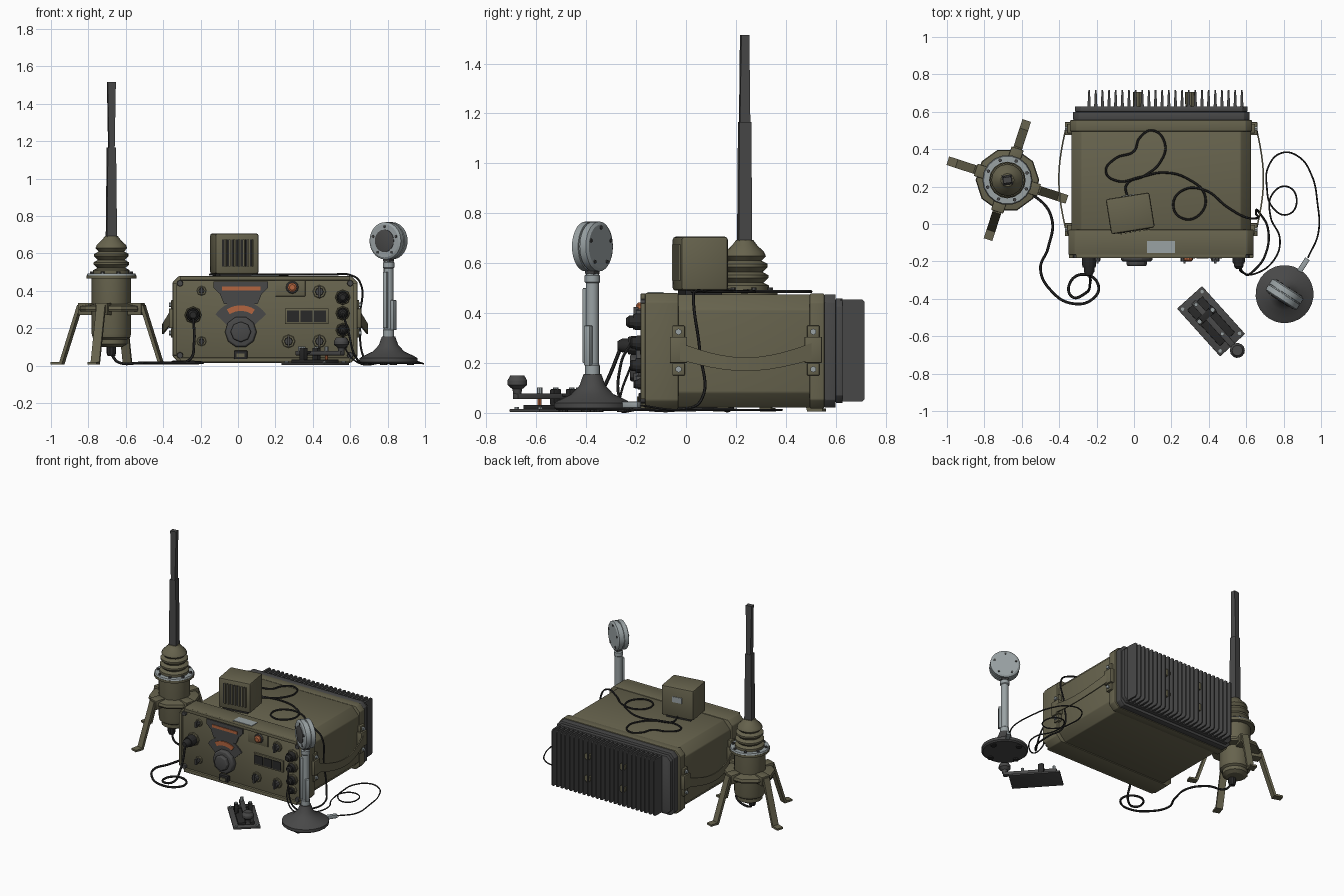
import bpy, bmesh, math
from mathutils import Matrix, Vector

if "Cube" in bpy.data.objects:
    bpy.data.objects.remove(bpy.data.objects["Cube"])

def mat(name, r, g, b):
    m = bpy.data.materials.new(name)
    m.diffuse_color = (r, g, b, 1)
    m.use_nodes = True
    m.node_tree.nodes["Principled BSDF"].inputs["Base Color"].default_value = m.diffuse_color
    return m

OLIVE = mat("olive", 0.135, 0.125, 0.075)
DARK = mat("dark_grey", 0.065, 0.065, 0.065)
BLACK = mat("black", 0.022, 0.022, 0.022)
STEEL = mat("light_steel", 0.32, 0.36, 0.37)
ORANGE = mat("orange", 0.45, 0.13, 0.05)
I = Matrix.Identity(4)

def T(x, y, z=0, rot=0):
    return Matrix.Translation((x, y, z)) @ Matrix.Rotation(math.radians(rot), 4, 'Z')

class Part:
    """Collects simple solids into one object of one colour."""
    def __init__(self, name, material, m=I):
        self.name, self.mat, self.m, self.bm = name, material, m, bmesh.new()

    def loft(self, rings, m=I):
        rows = [[self.bm.verts.new(self.m @ m @ Vector(p)) for p in r] for r in rings]
        n = len(rows[0])
        for a, b in zip(rows, rows[1:]):
            for i in range(n):
                self.bm.faces.new((a[i], a[(i + 1) % n], b[(i + 1) % n], b[i]))
        self.bm.faces.new(rows[0][::-1])
        self.bm.faces.new(rows[-1])
        return self

    def prism(self, prof, y0, y1, m=I):
        return self.loft([[(x, y, z) for x, z in prof] for y in (y0, y1)], m)

    def box(self, x0, x1, y0, y1, z0, z1, m=I):
        return self.prism([(x0, z0), (x1, z0), (x1, z1), (x0, z1)], y0, y1, m)

    def lathe(self, prof, n=16, m=I, phase=0.0):
        return self.loft([[(r * math.cos(phase + k * math.tau / n), r * math.sin(phase + k * math.tau / n), z)
                           for k in range(n)] for r, z in prof], m)

    def knob(self, x, z, r, y0, y1, n=12, taper=0.9):
        """Disc on the front panel, pointing along -y."""
        m = Matrix.Translation((x, 0, z)) @ Matrix.Rotation(math.pi / 2, 4, 'X')
        return self.lathe([(r, -y0), (r, -y0 + (y0 - y1) * .75), (r * taper, -y1)], n, m)

    def done(self, bevel=0):
        bmesh.ops.recalc_face_normals(self.bm, faces=self.bm.faces)
        me = bpy.data.meshes.new(self.name)
        self.bm.to_mesh(me)
        ob = bpy.data.objects.new(self.name, me)
        bpy.context.collection.objects.link(ob)
        me.materials.append(self.mat)
        if bevel:
            b = ob.modifiers.new("edge", 'BEVEL')
            b.width, b.segments, b.limit_method = bevel, 2, 'ANGLE'
        return ob

def octo(x0, x1, z0, z1, cx, cz):
    return [(x0 + cx, z0), (x1 - cx, z0), (x1, z0 + cz), (x1, z1 - cz),
            (x1 - cx, z1), (x0 + cx, z1), (x0, z1 - cz), (x0, z0 + cz)]

def cable(name, pts, r):
    cu = bpy.data.curves.new(name, 'CURVE')
    cu.dimensions, cu.bevel_depth, cu.bevel_resolution, cu.resolution_u = '3D', r, 1, 8
    s = cu.splines.new('BEZIER')
    s.bezier_points.add(len(pts) - 1)
    for p, co in zip(s.bezier_points, pts):
        p.co = co
        p.handle_left_type = p.handle_right_type = 'AUTO'
    cu.materials.append(BLACK)
    bpy.context.collection.objects.link(bpy.data.objects.new(name, cu))

# --- radio housing
Part("radio_body", OLIVE).prism(octo(-.335, .625, .022, .475, .055, .06), -.1, .52).done(.006)
Part("front_collar", OLIVE).prism(octo(-.35, .64, .015, .48, .035, .035), -.165, -.03).done(.006)
Part("back_collar", OLIVE).prism(octo(-.342, .632, .018, .478, .035, .035), .495, .555).done(.005)
rim = Part("panel_rim", OLIVE)
for z0, z1 in ((.018, .042), (.456, .478)):
    rim.box(-.31, .60, -.182, -.16, z0, z1)
for x0, x1 in ((-.348, -.325), (.615, .638)):
    rim.box(x0, x1, -.182, -.16, .055, .44)
rim.done(.003)
bolts = Part("corner_bolts", DARK)
for x in (-.31, .60):
    for z in (.055, .44):
        bolts.knob(x, z, .017, -.16, -.183, 8)
bolts.done()
Part("top_label", STEEL).box(.07, .22, -.155, -.09, .478, .484).done()

# --- heat sink at the back
Part("heat_sink_plate", DARK).prism(octo(-.325, .618, .022, .474, .03, .03), .555, .60) \
    .prism(octo(-.315, .608, .04, .458, .03, .03), .60, .628).done(.003)
fins = Part("cooling_fins", DARK)
for i in range(24):
    x = -.24 + i * .0355
    fins.loft([[(x - w, y, z0), (x + w, y, z0), (x + w, y, z1), (x - w, y, z1)]
               for y, w, z0, z1 in ((.62, .009, .045, .455), (.705, .005, .045, .455), (.716, .004, .055, .445))])
fins.done()
posts = Part("heat_sink_bolts", OLIVE)
for x in (.02, .30):
    for z in (.17, .33):
        posts.knob(x, z, .026, .705, .62, 10)
posts.done()

# --- carrying straps, lugs and lug bolts, both sides
for side, x0 in ((1, .63), (-1, -.34)):
    nm = "right_" if side > 0 else "left_"
    rings = []
    for i in range(13):
        t = i / 12
        b = math.sin(math.pi * t)
        x, y, z = x0 + side * (.016 + .042 * b), -.05 + .58 * t, .255 - .06 * b
        h = .035 - .008 * b
        rings.append([(x, y, z - h), (x + side * .008, y, z - h), (x + side * .008, y, z + h), (x, y, z + h)])
    Part(nm + "strap", OLIVE).loft(rings).done()
    lug, pin = Part(nm + "strap_lugs", OLIVE), Part(nm + "lug_bolts", STEEL)
    for y in (-.03, .51):
        a, b = sorted((x0 - side * .02, x0 + side * .03))
        lug.box(a, b, y - .035, y + .035, .20, .305)
        for z in (.175, .325):
            lug.box(*sorted((x0 - side * .02, x0 + side * .018)), y - .025, y + .025, z - .025, z + .025)
            pin.lathe([(.013, 0), (.013, .03)], 6,
                      Matrix.Translation((x0, y, z)) @ Matrix.Rotation(side * math.pi / 2, 4, 'Y'))
    lug.done(.004)
    pin.done()

# --- front panel: tuning scale, dial, windows, switches, sockets
fan = [(.015 + .165 * math.cos(math.radians(a)), .18 + .165 * math.sin(math.radians(a))) for a in range(35, 146, 10)]
Part("tuning_plate", DARK).prism([(-.13, .45), (-.13, .415), (-.10, .385), (.13, .385), (.16, .415), (.16, .45)], -.176, -.16) \
    .prism([(-.10, .39), (-.075, .33), (.105, .33), (.13, .39)], -.175, -.16) \
    .prism([(-.02, .18)] + fan[::-1] + [(.05, .18)], -.173, -.16).done()
arc = [(.015 + r * math.cos(math.radians(a)), .18 + r * math.sin(math.radians(a)))
       for r, rng in ((.142, range(58, 123, 8)), (.112, range(122, 57, -8))) for a in rng]
Part("orange_scales", ORANGE).box(-.085, .12, -.18, -.172, .402, .422).prism(arc, -.18, -.168).done()
Part("tuning_dial", DARK).knob(.015, .18, .085, -.16, -.20, 10).knob(.015, .18, .055, -.19, -.225, 8).done(.003)
Part("latch", BLACK).box(-.022, .05, -.19, -.16, .035, .08).done(.004)
Part("latch_tab", OLIVE).box(-.008, .036, -.196, -.18, .045, .065).done()
Part("window_frame", OLIVE).box(.25, .485, -.178, -.16, .222, .305).done(.003)
win = Part("windows", BLACK)
for x in (.262, .334, .406):
    win.box(x, x + .064, -.184, -.17, .234, .294)
win.done()
Part("lamp_plate", OLIVE).box(.20, .36, -.172, -.16, .37, .455).done(.003)
Part("lamp_ring", DARK).knob(.29, .418, .034, -.16, -.182).done()
Part("lamp", ORANGE).knob(.29, .418, .025, -.17, -.20, 10, .6).done()
for name, x, z, r in (("upper_left", -.195, .40, .02), ("lower_left", -.195, .13, .02), ("upper_right", .435, .395, .03),
                      ("lower_middle", .27, .13, .03), ("lower_right", .435, .13, .03)):
    Part(name + "_switch_base", OLIVE).knob(x, z, r + .006, -.16, -.175, 8).done()
    Part(name + "_switch", DARK).knob(x, z, r * .75, -.17, -.20, 8) \
        .box(x - .006, x + .006, -.21, -.19, z - r, z + r).done()
for name, x, z, r, y in (("antenna", -.24, .27, .038, -.275), ("top", .56, .365, .033, -.24),
                         ("middle", .56, .28, .03, -.225), ("bottom", .56, .19, .03, -.225), ("low", .56, .115, .022, -.21)):
    Part(name + "_socket", OLIVE).knob(x, z, r + .008, -.16, -.18, 8).done()
    Part(name + "_plug", BLACK).knob(x, z, r, -.17, -.17 + (y + .17) * .6).knob(x, z, r * .75, -.19, y, 12, .6).done()

# --- loudspeaker box on top
SP = T(-.02, .057, 0, 9)
Part("speaker_box", OLIVE, SP).loft([[(sx * .118, sy * .095, z) for sx, sy in ((-1, -1), (1, -1), (1, 1), (-1, 1))]
                                     for z in (.49, .706)]).done(.012)
slats, gaps = Part("speaker_slats", OLIVE, SP), Part("speaker_gaps", BLACK, SP)
for i in range(7):
    x = -.075 + i * .025
    gaps.box(x - .006, x + .006, -.098, -.09, .53, .675)
    slats.prism([(x + .006, .53), (x + .014, .53), (x + .014, .675), (x + .006, .675)], -.104, -.09)
slats.done()
gaps.done()
Part("speaker_label", STEEL, SP).box(-.035, .035, .093, .099, .60, .64).done()
Part("speaker_feet", BLACK, SP).box(-.09, .09, -.075, .075, .474, .492).done()

# --- antenna base, bellows, mast and legs
AN = T(-.677, .235)
Part("antenna_body", OLIVE, AN).lathe([(.06, .10), (.085, .115), (.085, .14), (.10, .15), (.105, .17), (.105, .47)], 14) \
    .lathe([(.165, .29), (.17, .30), (.165, .318), (.10, .33)], 10) \
    .lathe([(.134, .465), (.134, .482)], 18).done()
Part("flange_ring", STEEL, AN).lathe([(.132, .482), (.128, .492)], 18).done()
fb = Part("flange_bolts", DARK, AN)
for a in range(8):
    fb.lathe([(.01, .485), (.01, .502)], 6, T(0, 0, 0, a * 45 + 20) @ T(.112, 0))
fb.done()
Part("bellows", OLIVE, AN).lathe([(.098, .49), (.098, .51), (.075, .522), (.095, .54), (.095, .552), (.072, .565), (.092, .585),
                                  (.092, .597), (.068, .61), (.085, .628), (.078, .645), (.05, .672), (.035, .692)], 16).done()
mast = Part("antenna_mast", DARK, AN @ T(0, 0, 0, 8))
for rows in (((.027, .027, .68), (.022, .024, 1.165)), ((.015, .021, 1.16), (.022, .016, 1.515))):
    mast.loft([[(x, y, z) for x, y in ((-a, -b), (a, -b), (a, b), (-a, b))] for a, b, z in rows])
mast.done()
legs = Part("antenna_legs", OLIVE, AN)
lb = Part("leg_brackets", OLIVE, AN)
for a in (72, 162, 252, 342):
    legs.prism([(.15, .325), (.185, .325), (.285, .02), (.335, .018), (.335, .005), (.272, .005), (.172, .305), (.15, .305)],
               -.024, .024, T(0, 0, 0, a))
    lb.box(.10, .178, -.034, .034, .27, .335, T(0, 0, 0, a))
legs.done()
lb.done(.004)
Part("antenna_cable_plug", BLACK, AN).lathe([(.02, .05), (.026, .07), (.026, .11)], 10, T(0, -.03)).done()

# --- table microphone
MC = T(.805, -.375, 0, -33)
Part("microphone_base", DARK, MC).lathe([(.145, .012), (.155, .02), (.155, .04), (.135, .052), (.085, .075), (.052, .11), (.036, .155)], 28).done()
mf = Part("microphone_feet", BLACK, MC)
for a in range(4):
    mf.lathe([(.02, .003), (.02, .015)], 10, T(0, 0, 0, 45 + a * 90) @ T(.12, 0))
mf.done()
Part("microphone_pole", STEEL, MC).lathe([(.03, .15), (.03, .19), (.026, .195), (.026, .52), (.031, .525), (.031, .55), (.02, .56)], 14).done()
Part("talk_bar", STEEL, MC).box(.02, .042, -.014, .014, .19, .35).box(-.012, .012, -.04, -.02, .20, .50).done(.003)
Part("microphone_neck", DARK, MC).box(-.022, .022, -.022, .022, .555, .60).done(.004)
HEAD = MC @ Matrix.Translation((0, 0, .667)) @ Matrix.Rotation(math.pi / 2, 4, 'X')
Part("microphone_head", STEEL, HEAD).lathe([(.088, -.04), (.1, -.033), (.1, -.004), (.094, -.003), (.094, .003), (.1, .004),
                                           (.1, .033), (.088, .04)], 28).done()
Part("microphone_grille", DARK, HEAD).lathe([(.06, .036), (.06, .043), (.05, .046)], 24).done()
hb = Part("head_bolts", DARK, HEAD)
for a in range(5):
    hb.lathe([(.008, -.044), (.008, .044)], 6, T(0, 0, 0, 90 + a * 72) @ T(.076, 0))
hb.done()
Part("microphone_cable_plug", STEEL, MC).prism([(-.014, .02), (.014, .02), (.014, .045), (-.014, .045)], .14, .225).done(.003)

# --- signalling key
KY = T(.412, -.52, 0, -48)
Part("key_plate", DARK, KY).box(-.172, .172, -.09, .09, .003, .016).done(.003)
Part("key_block", BLACK, KY).box(-.13, .13, -.055, .055, .014, .032).box(-.06, -.02, -.06, -.035, .03, .095) \
    .box(-.06, -.02, .035, .06, .03, .095).box(-.06, -.02, -.06, .06, .065, .078).done(.003)
Part("key_lever", DARK, KY).box(-.14, .22, -.016, .016, .055, .078).done(.003)
Part("key_knob", DARK, KY).lathe([(.016, .075), (.02, .095), (.04, .112), (.04, .13), (.028, .15)], 14, T(.21, 0)).done()
Part("key_springs", ORANGE, KY).lathe([(.01, .03), (.01, .056)], 8, T(-.1, 0)).lathe([(.008, .03), (.008, .056)], 8, T(.09, 0)).done()
ks = Part("key_screws", STEEL, KY)
for u in (-.15, .15):
    for v in (-.07, .07):
        ks.lathe([(.01, .014), (.01, .024)], 6, T(u, v))
for u, v in ((-.04, -.047), (-.04, .047), (-.12, 0), (.09, 0)):
    ks.lathe([(.011, .07), (.011, .102)], 8, T(u, v))
ks.done()

# --- cables
cable("antenna_cable", [(-.677, .205, .06), (-.64, .18, .018), (-.52, .14, .014), (-.44, .03, .014), (-.46, -.13, .014),
      (-.50, -.24, .014), (-.44, -.36, .014), (-.33, -.425, .014), (-.22, -.40, .014), (-.19, -.33, .016), (-.26, -.27, .02),
      (-.34, -.31, .02), (-.33, -.39, .02), (-.26, -.37, .03), (-.235, -.32, .12), (-.24, -.26, .265)], .0075)
cable("speaker_cable", [(-.035, .14, .5), (-.04, .21, .486), (.06, .26, .486), (.14, .33, .486), (.165, .43, .486), (.10, .5, .486),
      (.03, .46, .486), (-.0, .39, .486), (-.10, .35, .486), (-.15, .28, .486), (-.09, .23, .486), (.03, .25, .49),
      (.16, .275, .486), (.29, .24, .486), (.38, .15, .486), (.35, .05, .486), (.26, .03, .486), (.21, .10, .486),
      (.26, .18, .486), (.38, .18, .486), (.50, .09, .486), (.60, .035, .484), (.65, .03, .45), (.652, .055, .25),
      (.67, .06, .05), (.715, -.02, .014), (.70, -.17, .014), (.64, -.25, .03), (.585, -.26, .2), (.56, -.22, .28)], .006)
cable("microphone_cable", [(.93, -.18, .03), (.985, -.05, .012), (.98, .12, .012), (.95, .26, .012), (.88, .36, .012), (.79, .38, .012),
      (.72, .31, .012), (.71, .2, .012), (.74, .09, .012), (.82, .05, .012), (.87, .12, .012), (.82, .2, .012),
      (.74, .16, .016), (.73, .04, .012), (.78, -.08, .012), (.75, -.19, .012), (.65, -.265, .012), (.58, -.26, .08), (.56, -.22, .19)], .0045)

# --- curves to meshes, smooth shading with sharp edges
bpy.ops.object.select_all(action='SELECT')
bpy.context.view_layer.objects.active = bpy.context.view_layer.objects[0]
bpy.ops.object.convert(target='MESH')
bpy.ops.object.shade_smooth_by_angle(angle=math.radians(28))
